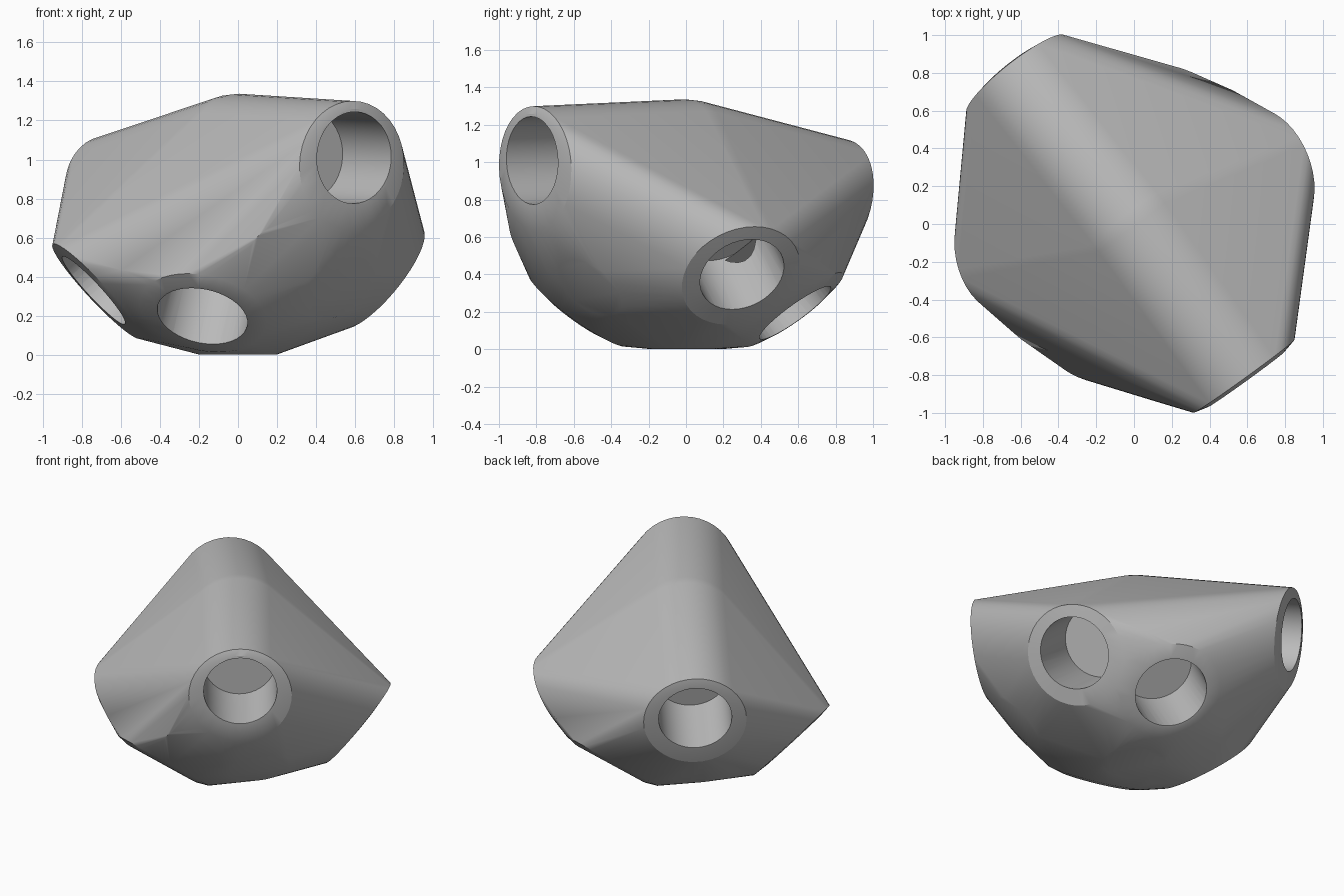
import bpy, bmesh, math
from mathutils import Vector, Matrix

cube = bpy.data.objects.get("Cube")
if cube:
    bpy.data.objects.remove(cube, do_unlink=True)

HUB = Vector((0, 0, 1.0))
RIM, BORE, DEPTH, SIDES = 0.33, 0.235, 0.42, 40

# Arm direction, upward offset of the bore, distance of the rim from the hub
ARMS = {
    "front_arm": ((0.585, -0.81, -0.03), 0.04, 0.995),
    "back_arm": ((-0.62, 0.785, -0.20), 0.03, 1.03),
    "lower_front_arm": ((-0.18, -0.58, -0.79), 0.0, 0.99),
    "lower_right_arm": ((-0.74, -0.15, -0.69), 0.02, 1.0),
    "lower_left_arm": ((0.75, 0.30, -0.62), 0.02, 0.995),
    "lower_back_arm": ((0.18, 0.58, -0.80), 0.0, 0.99),
}

# Rounded fillings between neighbouring arms, with radius and distance
BRIDGES = [
    (("lower_front_arm", "lower_right_arm"), RIM, 0.97),
    (("lower_left_arm", "lower_back_arm"), RIM, 0.97),
    (("front_arm", "lower_front_arm"), 0.2, 1.0),
    (("back_arm", "lower_back_arm"), 0.2, 1.0),
    (("front_arm", "lower_front_arm", "lower_left_arm"), 0.2, 1.0),
    (("back_arm", "lower_back_arm", "lower_right_arm"), 0.2, 1.0),
    (("lower_front_arm", "lower_back_arm"), 0.2, 0.998),
]

grey = bpy.data.materials.new("mid_grey")
grey.use_nodes = True
colour = (0.5, 0.5, 0.5, 1)
grey.diffuse_color = colour
grey.node_tree.nodes["Principled BSDF"].inputs["Base Color"].default_value = colour


def frame(direction, distance, lift=0.0):
    """Matrix whose z axis runs out along an arm."""
    d = Vector(direction).normalized()
    place = HUB + d * distance + Vector((0, 0, lift))
    return Matrix.Translation(place) @ d.to_track_quat("Z", "Y").to_matrix().to_4x4()


def make_object(name, bm):
    mesh = bpy.data.meshes.new(name)
    bm.to_mesh(mesh)
    bm.free()
    mesh.materials.append(grey)
    obj = bpy.data.objects.new(name, mesh)
    bpy.context.collection.objects.link(obj)
    return obj


def add_disc(bm, radius, matrix):
    bmesh.ops.create_circle(bm, segments=SIDES, radius=radius, matrix=matrix)


# Body: a hull stretched round the hub, the raised rims and the fillings
bm = bmesh.new()
for name, (direction, lift, reach) in ARMS.items():
    add_disc(bm, RIM, frame(direction, reach))
    add_disc(bm, BORE + 0.015, frame(direction, reach + 0.02, lift))
    if not name.startswith("lower"):
        add_disc(bm, RIM + 0.007, frame(direction, 0.0))
for names, radius, distance in BRIDGES:
    middle = sum((Vector(ARMS[n][0]).normalized() for n in names), Vector())
    add_disc(bm, radius, frame(middle, distance))
hull = bmesh.ops.convex_hull(bm, input=bm.verts)
spare = {g for g in hull["geom_interior"] + hull["geom_unused"]
         if isinstance(g, bmesh.types.BMVert)}
bmesh.ops.delete(bm, geom=list(spare), context="VERTS")
bmesh.ops.dissolve_limit(bm, angle_limit=math.radians(0.5),
                         verts=bm.verts, edges=bm.edges)
bmesh.ops.recalc_face_normals(bm, faces=bm.faces)
body = make_object("connector_body", bm)

# Blind round socket in each arm
bpy.ops.object.select_all(action="DESELECT")
body.select_set(True)
bpy.context.view_layer.objects.active = body
for name, (direction, lift, reach) in ARMS.items():
    bm = bmesh.new()
    length = DEPTH + 0.3
    bmesh.ops.create_cone(bm, cap_ends=True, segments=SIDES, radius1=BORE, radius2=BORE,
                          depth=length,
                          matrix=frame(direction, 1.01 - DEPTH + length / 2, lift))
    cutter = make_object(name + "_socket_cutter", bm)
    cutter.hide_render = True
    cut = body.modifiers.new(name + "_socket", "BOOLEAN")
    cut.operation = "DIFFERENCE"
    cut.solver = "EXACT"
    cut.object = cutter
    bpy.ops.object.modifier_apply(modifier=cut.name)
    bpy.data.objects.remove(cutter, do_unlink=True)

bpy.ops.object.shade_smooth_by_angle(angle=math.radians(25))
